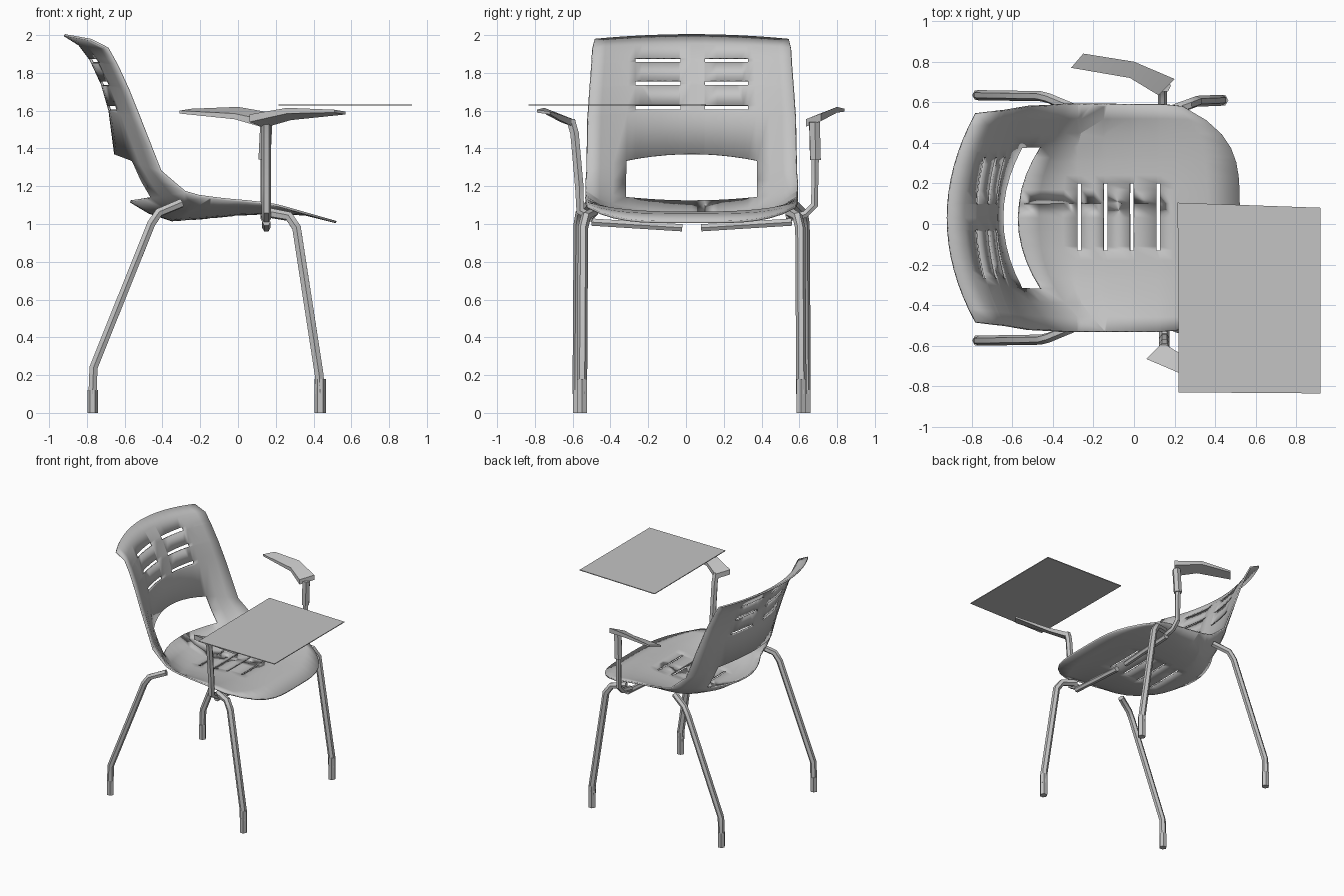
import bpy, bmesh
from mathutils import Vector

cube = bpy.data.objects.get("Cube")
if cube:
    bpy.data.objects.remove(cube, do_unlink=True)

grey = bpy.data.materials.new("plain grey")
grey.use_nodes = True
GREY = (0.55, 0.55, 0.55, 1)
grey.diffuse_color = GREY
grey.node_tree.nodes["Principled BSDF"].inputs["Base Color"].default_value = GREY

MID = 0.03  # middle of the chair across its width


def finish(obj, angle=0.7):
    bpy.ops.object.select_all(action="DESELECT")
    obj.select_set(True)
    bpy.context.view_layer.objects.active = obj
    if obj.type == "CURVE":
        bpy.ops.object.convert(target="MESH")
        obj = bpy.context.view_layer.objects.active
    obj.data.materials.clear()
    obj.data.materials.append(grey)
    bpy.ops.object.shade_smooth_by_angle(angle=angle)
    return obj


def from_bmesh(name, bm, angle=0.7):
    mesh = bpy.data.meshes.new(name)
    bm.to_mesh(mesh)
    bm.free()
    obj = bpy.data.objects.new(name, mesh)
    bpy.context.collection.objects.link(obj)
    return finish(obj, angle)


def tube(name, points, radius):
    curve = bpy.data.curves.new(name, "CURVE")
    curve.dimensions = "3D"
    curve.bevel_depth = radius
    curve.bevel_resolution = 1
    curve.use_fill_caps = True
    spline = curve.splines.new("POLY")
    spline.points.add(len(points) - 1)
    for p, co in zip(spline.points, points):
        p.co = (*co, 1)
    obj = bpy.data.objects.new(name, curve)
    bpy.context.collection.objects.link(obj)
    return finish(obj)


# Seat and back shell: centre x, z, edge x, z, half width, curve power
ROWS = [
    (0.52, 1.01, 0.24, 1.09, 0.55, 4),
    (0.36, 1.05, 0.20, 1.10, 0.555, 4),
    (0.20, 1.06, 0.14, 1.11, 0.56, 3),
    (0.00, 1.05, 0.05, 1.12, 0.56, 3),
    (-0.20, 1.03, -0.06, 1.13, 0.56, 3),
    (-0.35, 1.02, -0.14, 1.14, 0.56, 3),
    (-0.47, 1.06, -0.21, 1.15, 0.56, 2.5),
    (-0.57, 1.12, -0.28, 1.17, 0.56, 2),
    (-0.62, 1.24, -0.34, 1.22, 0.56, 2),
    (-0.65, 1.37, -0.41, 1.28, 0.555, 2),
    (-0.68, 1.60, -0.52, 1.56, 0.55, 2),
    (-0.72, 1.74, -0.58, 1.71, 0.54, 2),
    (-0.78, 1.87, -0.64, 1.84, 0.53, 2),
    (-0.84, 1.95, -0.69, 1.93, 0.525, 2),
    (-0.92, 2.00, -0.78, 1.975, 0.515, 2),
]
COLS = 16
OPEN_ROWS = (7, 8)  # gap between seat and back
bm = bmesh.new()
grid = []
for cx, cz, ex, ez, half, power in ROWS:
    line = []
    for i in range(COLS + 1):
        t = 2 * i / COLS - 1
        k = abs(t) ** power
        line.append(bm.verts.new((cx + (ex - cx) * k, MID + t * half, cz + (ez - cz) * k)))
    grid.append(line)
for r in range(len(ROWS) - 1):
    for i in range(COLS):
        if r in OPEN_ROWS and 3 <= i < COLS - 3:
            continue
        bm.faces.new((grid[r][i], grid[r][i + 1], grid[r + 1][i + 1], grid[r + 1][i]))

# Slots cut in the seat and back
SEAT_X, SEAT_HALF, SEAT_Y = (-0.27, -0.14, -0.01, 0.12), 0.009, (-0.13, 0.20)
BACK_Z, BACK_HALF, BACK_Y = (1.615, 1.745, 1.865), 0.011, ((-0.27, -0.03), (0.10, 0.33))


def slice_at(axis, value):
    normal = Vector((0, 0, 0))
    normal[axis] = 1
    bmesh.ops.bisect_plane(bm, geom=bm.verts[:] + bm.edges[:] + bm.faces[:],
                           plane_co=normal * value, plane_no=normal)


for side in (-1, 1):
    for x in SEAT_X:
        slice_at(0, x + side * SEAT_HALF)
    for z in BACK_Z:
        slice_at(2, z + side * BACK_HALF)
for y in (*SEAT_Y, *BACK_Y[0], *BACK_Y[1]):
    slice_at(1, y)


def in_slot(c):
    if c.z > 1.5:
        return (any(abs(c.z - z) < BACK_HALF for z in BACK_Z)
                and any(a < c.y < b for a, b in BACK_Y))
    return (any(abs(c.x - x) < SEAT_HALF for x in SEAT_X)
            and SEAT_Y[0] < c.y < SEAT_Y[1])


holes = [f for f in bm.faces if in_slot(f.calc_center_median())]
bmesh.ops.delete(bm, geom=holes, context="FACES")
bmesh.ops.recalc_face_normals(bm, faces=bm.faces[:])
shell = from_bmesh("seat_shell", bm)
thick = shell.modifiers.new("thickness", "SOLIDIFY")
thick.thickness = 0.012
thick.offset = 0

# Legs, feet and cross bars
for side, label in ((-1, "right"), (1, "left")):
    def at(x, y, z):
        return (x, MID + side * y, z)

    tube("front_leg_" + label, [at(0.435, 0.58, 0.1), at(0.43, 0.58, 0.2), at(0.31, 0.575, 0.98),
                                at(0.27, 0.56, 1.04), at(0.16, 0.52, 1.06)], 0.027)
    tube("rear_leg_" + label, [at(-0.77, 0.605, 0.1), at(-0.765, 0.605, 0.24), at(-0.46, 0.6, 1.0),
                               at(-0.42, 0.59, 1.06), at(-0.30, 0.54, 1.11)], 0.025)
    tube("front_foot_" + label, [at(0.435, 0.58, 0), at(0.435, 0.58, 0.18)], 0.03)
    tube("rear_foot_" + label, [at(-0.77, 0.605, 0), at(-0.77, 0.605, 0.12)], 0.028)
    tube("cross_bar_" + label, [at(0.15, 0.53, 1.01), at(0.15, 0.05, 0.98)], 0.022)

# Arm posts
tube("arm_post_left", [(0.14, 0.53, 1.03), (0.14, 0.63, 1.05), (0.14, 0.68, 1.1),
                       (0.14, 0.685, 1.38)], 0.022)
tube("arm_sleeve_left", [(0.14, 0.685, 1.34), (0.15, 0.68, 1.54)], 0.032)
tube("arm_post_right", [(0.15, -0.49, 1.03), (0.15, -0.56, 1.07), (0.15, -0.565, 1.2),
                        (0.15, -0.59, 1.48), (0.15, -0.61, 1.55)], 0.026)

# Arm pads: outer point, inner point, thickness along the length
PAD = [
    ((-0.25, 0.84, 1.61), (-0.31, 0.77, 1.60), 0.015),
    ((0.0, 0.80, 1.62), (-0.02, 0.72, 1.585), 0.03),
    ((0.2, 0.715, 1.585), (0.12, 0.635, 1.555), 0.04),
]


def arm_pad(name, place):
    bm = bmesh.new()
    rings = []
    for outer, inner, depth in PAD:
        a, b = place(Vector(outer)), place(Vector(inner))
        down = Vector((0, 0, depth))
        rings.append([bm.verts.new(p) for p in (a, b, b - down, a - down)])
    for r, s in zip(rings, rings[1:]):
        for i in range(4):
            j = (i + 1) % 4
            bm.faces.new((r[i], r[j], s[j], s[i]))
    bm.faces.new(rings[0])
    bm.faces.new(rings[-1])
    bmesh.ops.recalc_face_normals(bm, faces=bm.faces[:])
    return from_bmesh(name, bm)


arm_pad("arm_pad_left", lambda p: p)
arm_pad("tablet_support", lambda p: Vector((0.26 - p.x, 0.05 - p.y, p.z - 0.005)))

# Writing tablet
bm = bmesh.new()
corners = [(0.22, -0.83), (0.92, -0.835), (0.92, 0.08), (0.215, 0.105)]
base = bm.faces.new([bm.verts.new((x, y, 1.627)) for x, y in corners])
top = bmesh.ops.extrude_face_region(bm, geom=[base])["geom"]
bmesh.ops.translate(bm, vec=(0, 0, 0.006), verts=[v for v in top if isinstance(v, bmesh.types.BMVert)])
bmesh.ops.recalc_face_normals(bm, faces=bm.faces[:])
from_bmesh("writing_tablet", bm, 0.5)
